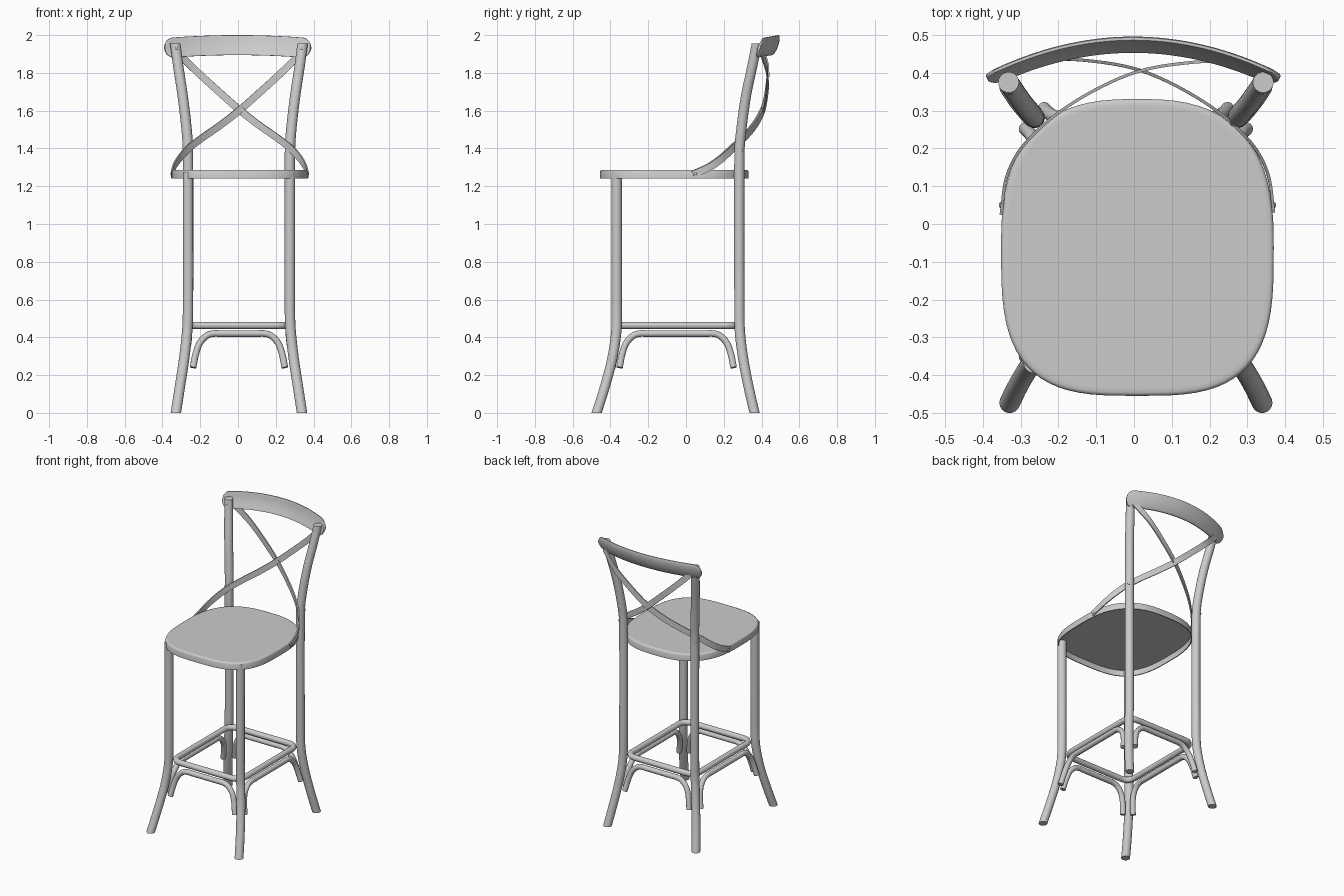
import bpy, bmesh, math
from mathutils import Vector as V

if "Cube" in bpy.data.objects:
    bpy.data.objects.remove(bpy.data.objects["Cube"])

X0 = 0.005          # centre line of the frame
YC = -0.042         # middle of the leg rectangle

paint = bpy.data.materials.new("grey_paint")
paint.diffuse_color = (0.6, 0.6, 0.6, 1)
paint.use_nodes = True
paint.node_tree.nodes["Principled BSDF"].inputs["Base Color"].default_value = paint.diffuse_color


def finish(name, bm, angle=40):
    bmesh.ops.recalc_face_normals(bm, faces=bm.faces)
    me = bpy.data.meshes.new(name)
    bm.to_mesh(me)
    bm.free()
    me.materials.append(paint)
    for p in me.polygons:
        p.use_smooth = True
    me.set_sharp_from_angle(angle=math.radians(angle))
    ob = bpy.data.objects.new(name, me)
    bpy.context.collection.objects.link(ob)
    return ob


def skin(name, rings, closed=False, angle=40):
    """Join a row of equal rings into a surface, capped unless closed."""
    bm = bmesh.new()
    rows = [[bm.verts.new(p) for p in r] for r in rings]
    n = len(rows[0])
    pairs = list(zip(rows, rows[1:])) + ([(rows[-1], rows[0])] if closed else [])
    for a, b in pairs:
        for i in range(n):
            j = (i + 1) % n
            bm.faces.new((a[i], a[j], b[j], b[i]))
    if not closed:
        bm.faces.new(rows[0])
        bm.faces.new(rows[-1])
    return finish(name, bm, angle)


def smooth_path(pts, steps=6):
    """Chord-length spline through the points."""
    p = [V(q) for q in pts]
    t = [0.0]
    for a, b in zip(p, p[1:]):
        t.append(t[-1] + (b - a).length)
    last = len(p) - 1
    m = []
    for i in range(last + 1):
        a, b = max(i - 1, 0), min(i + 1, last)
        m.append((p[b] - p[a]) / (t[b] - t[a]))
    out = []
    for i in range(last):
        d = t[i + 1] - t[i]
        for k in range(steps):
            s = k / steps
            out.append(p[i] * (2*s**3 - 3*s**2 + 1) + m[i] * d * (s**3 - 2*s**2 + s)
                       + p[i + 1] * (3*s**2 - 2*s**3) + m[i + 1] * d * (s**3 - s**2))
    return out + [p[-1]]


def circle(r, n=14):
    return [(r * math.cos(2 * math.pi * i / n), r * math.sin(2 * math.pi * i / n)) for i in range(n)]


def sweep(name, path, section, mode="transport", closed=False, scale=None):
    """Carry a section along a path; scale(t) shrinks it in its second axis."""
    n, rings, u = len(path), [], None
    for i, c in enumerate(path):
        a = path[i - 1] if (i or closed) else c
        b = path[(i + 1) % n] if (i < n - 1 or closed) else c
        t = (b - a).normalized()
        if mode == "flat":            # horizontal rings
            u, v = V((1, 0, 0)), V((0, 1, 0))
        elif mode == "level":         # first axis stays horizontal
            u = V((t.y, -t.x, 0)).normalized()
            v = u.cross(t)
        else:
            if u is None:
                u = V((0, 0, 1)) if abs(t.z) < 0.5 else V((1, 0, 0))
            u = (u - t * u.dot(t)).normalized()
            v = t.cross(u)
        k = scale(i / (n - 1)) if scale else 1
        rings.append([c + u * x + v * y * k for x, y in section])
    return skin(name, rings, closed)


def stud(name, pos, axis, r=0.008):
    """Small domed screw head."""
    bm = bmesh.new()
    bmesh.ops.create_uvsphere(bm, u_segments=10, v_segments=6, radius=r)
    for v in bm.verts:
        v.co.z *= 0.5
    ob = finish(name, bm)
    ob.location = pos
    ob.rotation_euler = V(axis).to_track_quat('Z', 'Y').to_euler()


# seat: squarish front, rounder back, softened top rim, hollow underneath
def seat_ring(inset, z, n=72):
    ring = []
    for i in range(n):
        a = 2 * math.pi * i / n
        c, s = math.cos(a), math.sin(a)
        e = 2 / (2.65 if s > 0 else 3.2)
        ring.append(V((0.009 + (0.361 - inset) * math.copysign(abs(c) ** e, c),
                       -0.062 + (0.393 - inset) * math.copysign(abs(s) ** e, s), z)))
    return ring


skin("seat", [seat_ring(i, z) for i, z in
              ((0.02, 1.279), (0.006, 1.279), (0.006, 1.24), (0, 1.24), (0, 1.278),
               (0.003, 1.284), (0.009, 1.287), (0.02, 1.287))], angle=50)

# legs, with the back pair running up into the back posts
front_leg = [(0.334, -0.473, 0), (0.314, -0.432, 0.13), (0.291, -0.392, 0.28),
             (0.275, -0.370, 0.42), (0.27, -0.367, 0.52), (0.27, -0.367, 1.275)]
back_leg = [(0.334, 0.363, 0), (0.314, 0.333, 0.13), (0.291, 0.304, 0.28),
            (0.275, 0.286, 0.42), (0.27, 0.283, 0.52), (0.27, 0.283, 1.38),
            (0.277, 0.293, 1.50), (0.298, 0.318, 1.68), (0.322, 0.352, 1.84), (0.337, 0.375, 1.955)]
for side, sx in (("left", -1), ("right", 1)):
    for nm, pts in (("front_leg", front_leg), ("back_leg", back_leg)):
        path = smooth_path([(X0 + sx * x, y, z) for x, y, z in pts])
        sweep(f"{nm}_{side}", path, circle(0.0275, 18), "flat")

# footrest ring just inside the legs
hx, hy, rad = 0.255, 0.31, 0.06
ring = []
for q, (sx, sy) in enumerate(((1, 1), (-1, 1), (-1, -1), (1, -1))):
    for k in range(7):
        a = math.pi / 2 * (q + k / 6)
        ring.append(V((X0 + sx * (hx - rad) + rad * math.cos(a),
                       YC + sy * (hy - rad) + rad * math.sin(a), 0.463)))
sweep("footrest_ring", ring, circle(0.019), closed=True)

# bent braces under the ring: (inset from end, height, outward lean)
bend = [(0, 0.24, 0.038), (0.014, 0.31, 0.024), (0.036, 0.37, 0.014),
        (0.075, 0.41, 0.01), (0.11, 0.42, 0.01), (0.14, 0.42, 0.01)]


def brace(name, half, place):
    arc = [(half - i, z, o) for i, z, o in bend]
    pts = [place(-s, o) + (z,) for s, z, o in arc]
    pts += [place(s, o) + (z,) for s, z, o in reversed(arc)]
    sweep(name, smooth_path(pts), circle(0.0175))


brace("brace_front", 0.243, lambda s, o: (X0 + s, YC - hy - o))
brace("brace_back", 0.243, lambda s, o: (X0 + s, YC + hy + o))
brace("brace_left", 0.302, lambda s, o: (X0 - hx - o, YC - 0.008 + s))
brace("brace_right", 0.302, lambda s, o: (X0 + hx + o, YC - 0.008 + s))

# crossed straps bent from the top rail round to the sides of the seat
strap = [(-0.325, 0.405, 1.905), (-0.23, 0.432, 1.81), (-0.11, 0.427, 1.70), (0, 0.406, 1.603),
         (0.10, 0.364, 1.525), (0.20, 0.304, 1.455), (0.27, 0.245, 1.40),
         (0.32, 0.185, 1.345), (0.348, 0.12, 1.30), (0.360, 0.035, 1.262)]
flat = [(-0.004, -0.019), (0.004, -0.019), (0.004, 0.019), (-0.004, 0.019)]
for name, sx in (("strap_a", 1), ("strap_b", -1)):
    # a hair of depth offset keeps the two straps apart at the crossing
    path = smooth_path([(0.009 + sx * x, y + 0.003 * sx, z) for x, y, z in strap])
    sweep(name, path, flat, "level")

# thin curved top rail with rounded ends, its lower edge scooped forward
rail = []
for i in range(49):
    x = -0.387 * math.cos(math.pi * i / 48)
    rail.append(V((x - 0.002, 0.490 - 0.64 * x * x, 1.947 - 0.11 * x * x)))
profile = []
for i in range(32):
    a = 2 * math.pi * i / 32
    c, s = math.cos(a), math.sin(a)
    profile.append((0.008 * math.copysign(abs(c) ** 0.5, c),
                    0.053 * math.copysign(abs(s) ** 0.9, s)))


def end_round(t):
    gap = 0.387 * (1 - abs(math.cos(math.pi * t)))
    d = max(0, 1 - gap / 0.045)
    return max(0.12, math.sqrt(1 - d * d))


rail_ob = sweep("top_rail", rail, profile, "level", scale=end_round)
for v in rail_ob.data.vertices:
    drop = (0.053 - (v.co.z - (1.947 - 0.11 * v.co.x ** 2))) / 0.106
    v.co.y -= 0.034 * drop ** 2

# screw heads on posts and straps
for sx in (-1, 1):
    stud("post_screw", (X0 + sx * 0.331, 0.345, 1.93), (0, -1, 0.2))
    stud("leg_screw", (X0 + sx * 0.29, 0.303, 1.39), (sx, 1, 0))
    stud("seat_screw", (0.009 + sx * 0.363, 0.05, 1.266), (sx, 0, 0))
